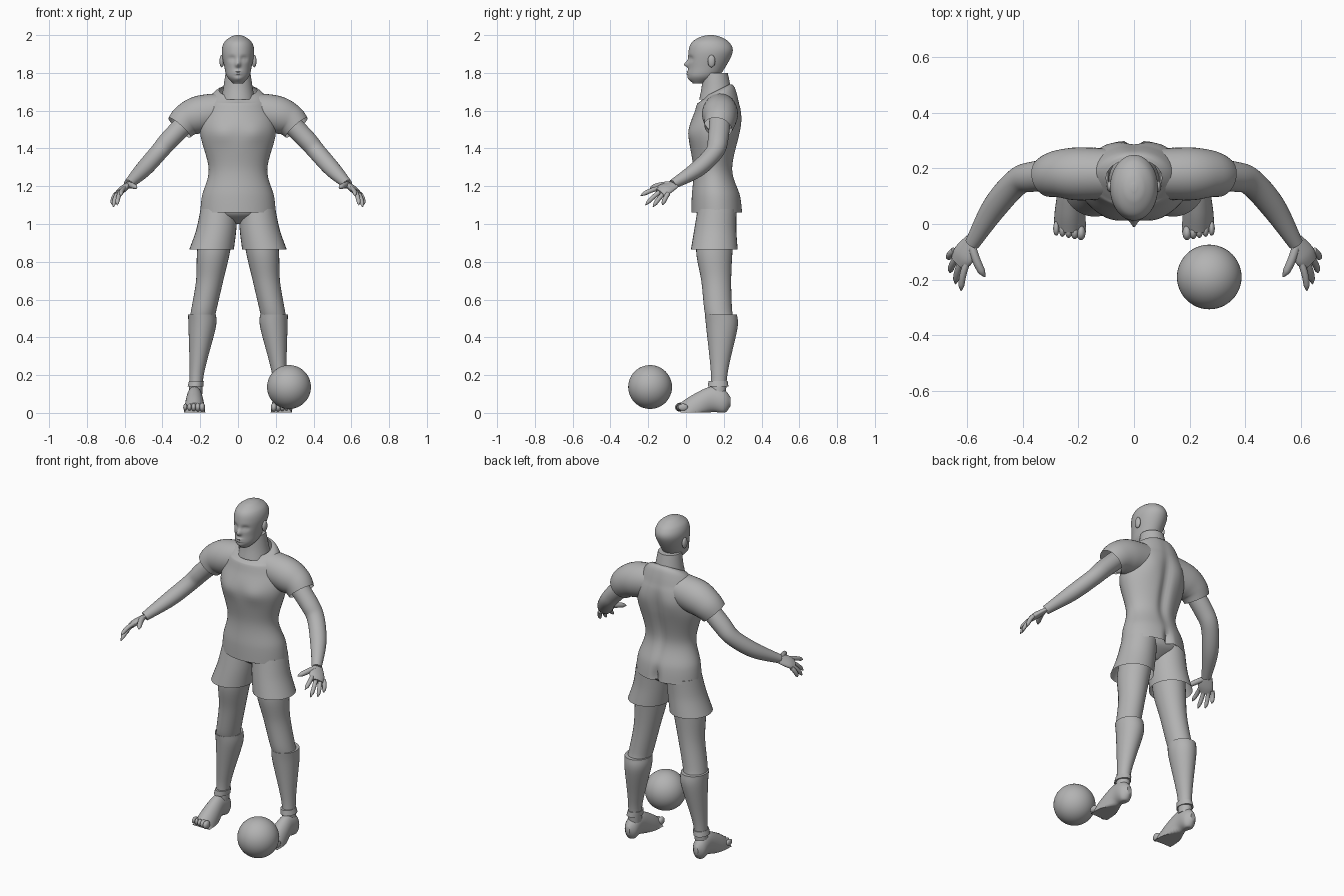
import bpy, bmesh, math
from mathutils import Vector

if "Cube" in bpy.data.objects:
    bpy.data.objects.remove(bpy.data.objects["Cube"])

X, Y, Z = Vector((1, 0, 0)), Vector((0, 1, 0)), Vector((0, 0, 1))
LEVEL, FACING = (X, Y), (X, Z)
parts = []

# One plain grey covers everything
colour = (0.45, 0.45, 0.45, 1)
grey = bpy.data.materials.new("plain grey")
grey.use_nodes = True
grey.diffuse_color = colour
grey.node_tree.nodes["Principled BSDF"].inputs["Base Color"].default_value = colour


def finish(name, bm):
    """Turn a bmesh into a named, coloured object."""
    bmesh.ops.recalc_face_normals(bm, faces=bm.faces)
    mesh = bpy.data.meshes.new(name)
    bm.to_mesh(mesh)
    bm.free()
    mesh.materials.append(grey)
    obj = bpy.data.objects.new(name, mesh)
    bpy.context.collection.objects.link(obj)
    parts.append(obj)


def spline(rows, steps):
    """Smooth curve passing through every row."""
    out = []
    last = len(rows) - 1
    for i in range(last):
        before, start, end, after = (Vector(rows[min(max(k, 0), last)]) for k in range(i - 1, i + 3))
        leave, arrive = (end - before) / 2, (after - start) / 2
        for s in range(steps):
            t = s / steps
            ease = t * t * (3 - 2 * t)
            bend = leave * t * (1 - t) ** 2 - arrive * t * t * (1 - t)
            out.append(start.lerp(end, ease) + bend)
    return out + [Vector(rows[last])]


def loft(name, rows, axes=None, depth=1, side=1, sides=32, steps=6, open_ends=(), shape=None):
    """Skin oval rings given as x, y, z, half width; rings follow the path if no axes are given."""
    rows = spline([Vector(row) for row in rows], steps)
    bm = bmesh.new()
    rings = []
    for i, row in enumerate(rows):
        if axes:
            across, up = axes
        else:
            ahead = rows[min(i + 1, len(rows) - 1)].xyz - rows[max(i - 1, 0)].xyz
            across = ahead.cross(Z).normalized()
            up = across.cross(ahead).normalized()
        ring = []
        for k in range(sides):
            angle = math.tau * k / sides
            point = row.xyz + row.w * (across * math.cos(angle) + up * depth * math.sin(angle))
            if shape:
                shape(point)
            point.x *= side
            ring.append(bm.verts.new(point))
        rings.append(ring)
    for lower, upper in zip(rings, rings[1:]):
        for k in range(sides):
            bm.faces.new((lower[k - 1], lower[k], upper[k], upper[k - 1]))
    if "start" not in open_ends:
        bm.faces.new(rings[0])
    if "end" not in open_ends:
        bm.faces.new(rings[-1])
    finish(name, bm)


def ball(name, place, size, segments=24):
    bm = bmesh.new()
    bmesh.ops.create_uvsphere(bm, u_segments=segments, v_segments=segments // 2, radius=1)
    bmesh.ops.scale(bm, vec=size, verts=bm.verts)
    bmesh.ops.translate(bm, vec=place, verts=bm.verts)
    finish(name, bm)


def hill(across, width, height, spread):
    """Soft bump used to sculpt a surface."""
    return math.exp(-(across / width) ** 2 - (height / spread) ** 2)


def sculpt_face(p):
    """Press in the eye sockets and pull out the nose, lips and chin."""
    if p.y < 0.1:
        eye = abs(p.x) - 0.032
        nose = p.z - 1.842
        p.y += 0.013 * hill(eye, 0.018, p.z - 1.875, 0.013)
        p.y -= 0.006 * hill(eye, 0.01, p.z - 1.873, 0.007)
        p.y -= 0.024 * hill(p.x, 0.013, nose, 0.02 if nose > 0 else 0.01)
        for lip in (1.807, 1.795):
            p.y -= 0.008 * hill(p.x, 0.02, p.z - lip, 0.005)
        p.y -= 0.006 * hill(p.x, 0.025, p.z - 1.768, 0.012)


def sculpt_shirt(p):
    """Chest in front, spine and seat crease behind, collar rising to the back."""
    if p.y < 0.15:
        p.y -= 0.01 * hill(abs(p.x) - 0.09, 0.06, p.z - 1.48, 0.05)
    else:
        p.y -= 0.02 * hill(p.x, 0.03, p.z - 1.4, 0.2)
        p.y -= 0.03 * hill(p.x, 0.02, p.z - 1.07, 0.06)
        p.y += 0.01 * hill(abs(p.x) - 0.1, 0.06, p.z - 1.54, 0.07)
    rise = min(max((p.z - 1.64) / 0.06, 0), 1)
    p.z += rise * (p.y - 0.17) / 2


def flatten_sole(p):
    p.z = max(p.z, 0.003)


# Head and neck
loft("head", [(0, .07, 1.745, .025), (0, .09, 1.78, .058), (0, .11, 1.83, .072),
              (0, .13, 1.91, .086), (0, .13, 1.96, .074), (0, .13, 1.99, .04), (0, .13, 2, .01)],
     LEVEL, depth=1.36, sides=112, steps=10, shape=sculpt_face)
loft("neck", [(0, .16, 1.66, .09), (0, .16, 1.72, .078), (0, .155, 1.8, .066)], LEVEL)

# Shirt body and the shorts seat under it
loft("shirt_body", [(0, .165, 1.06, .2), (0, .16, 1.15, .19), (0, .145, 1.29, .155),
                    (0, .15, 1.48, .2), (0, .17, 1.6, .18), (0, .17, 1.68, .14), (0, .165, 1.71, .1)],
     LEVEL, depth=.68, sides=72, steps=8, open_ends=("start", "end"), shape=sculpt_shirt)
loft("shorts_seat", [(0, .16, 1.1, .18), (0, .16, 1.05, .16), (0, .16, 1, .05)], LEVEL, depth=.62)

# Knuckle line and digit tips of the left hand
index_knuckle, little_knuckle = Vector((.6, -.14, 1.19)), Vector((.645, -.095, 1.16))
tips = {"index": (.62, -.24, 1.15), "middle": (.64, -.215, 1.1),
        "ring": (.66, -.175, 1.09), "little": (.665, -.125, 1.1)}
digits = [("thumb", Vector((.58, -.085, 1.21)), Vector((.535, -.19, 1.19)), .015)]
for k, (finger, tip) in enumerate(tips.items()):
    digits.append((finger + "_finger", index_knuckle.lerp(little_knuckle, k / 3), Vector(tip), .012))
hand_across = (little_knuckle - index_knuckle).normalized()
hand_up = hand_across.cross(Vector((-.5, .7, .45))).normalized()

for side, word in ((1, "left"), (-1, "right")):
    ball(word + "_ear", (side * .086, .135, 1.862), (.012, .02, .033))

    # Sleeve, bare arm and palm
    loft(word + "_sleeve", [(.08, .18, 1.6, .09), (.2, .18, 1.58, .095),
                            (.27, .18, 1.55, .085), (.31, .17, 1.51, .074)],
         depth=1.05, side=side, open_ends=("end",))
    loft(word + "_arm", [(.25, .18, 1.56, .056), (.36, .17, 1.45, .054), (.42, .15, 1.38, .049),
                         (.5, .06, 1.29, .045), (.58, -.07, 1.21, .027)], depth=.95, side=side)
    loft(word + "_palm", [(.58, -.06, 1.21, .03), (.61, -.11, 1.185, .045), (.63, -.14, 1.165, .036)],
         (hand_across, hand_up), depth=.42, side=side)

    # Digits arch a little and round off at the tip
    for digit, knuckle, tip, radius in digits:
        rows = []
        for k in range(7):
            t = k / 6
            point = knuckle.lerp(tip, t) + (X + Z) * t * (1 - t) / 50
            rows.append((*point, radius * math.sqrt(1.02 - t ** 6)))
        loft(f"{word}_{digit}", rows, side=side, sides=12, steps=3)

    # Shorts leg flares to its hem
    loft(word + "_shorts_leg", [(.1, .165, 1.08, .098), (.115, .155, .97, .106), (.14, .15, .865, .118)],
         LEVEL, depth=1.05, side=side, open_ends=("end",))

    # Bare thigh and knee, then the long sock with its ankle band
    loft(word + "_thigh", [(.11, .16, 1, .09), (.13, .15, .85, .087), (.15, .16, .7, .072),
                           (.18, .17, .55, .067), (.19, .18, .5, .066)], LEVEL, depth=1.1, side=side)
    loft(word + "_sock", [(.19, .185, .52, .074), (.19, .19, .45, .072), (.21, .18, .28, .047),
                          (.22, .175, .19, .037), (.225, .17, .1, .036)], LEVEL, depth=1.15, side=side)
    loft(word + "_ankle_band", [(.22, .17, .17, .039), (.225, .17, .14, .042)],
         LEVEL, depth=1.3, side=side)

    # Foot with five toes, flat underneath
    loft(word + "_foot", [(.23, .235, .06, .015), (.23, .2, .06, .04), (.23, .13, .07, .043),
                          (.23, .04, .01, .055), (.23, -.03, -.04, .058)],
         FACING, depth=1.6, side=side, shape=flatten_sole)
    for k in range(5):
        radius = .016 - k / 800
        place = (side * (.19 + k / 45), k / 250 - .032, .03)
        ball(f"{word}_toe_{k + 1}", place, (radius, .026, radius + .008))

# Ball in front of the left foot
ball("ball", (.27, -.19, .137), (.116, .116, .116), 48)

# Smooth shading with crisp hems
for obj in bpy.context.selected_objects:
    obj.select_set(False)
for obj in parts:
    obj.select_set(True)
bpy.context.view_layer.objects.active = parts[0]
bpy.ops.object.shade_smooth_by_angle(angle=math.radians(45))
